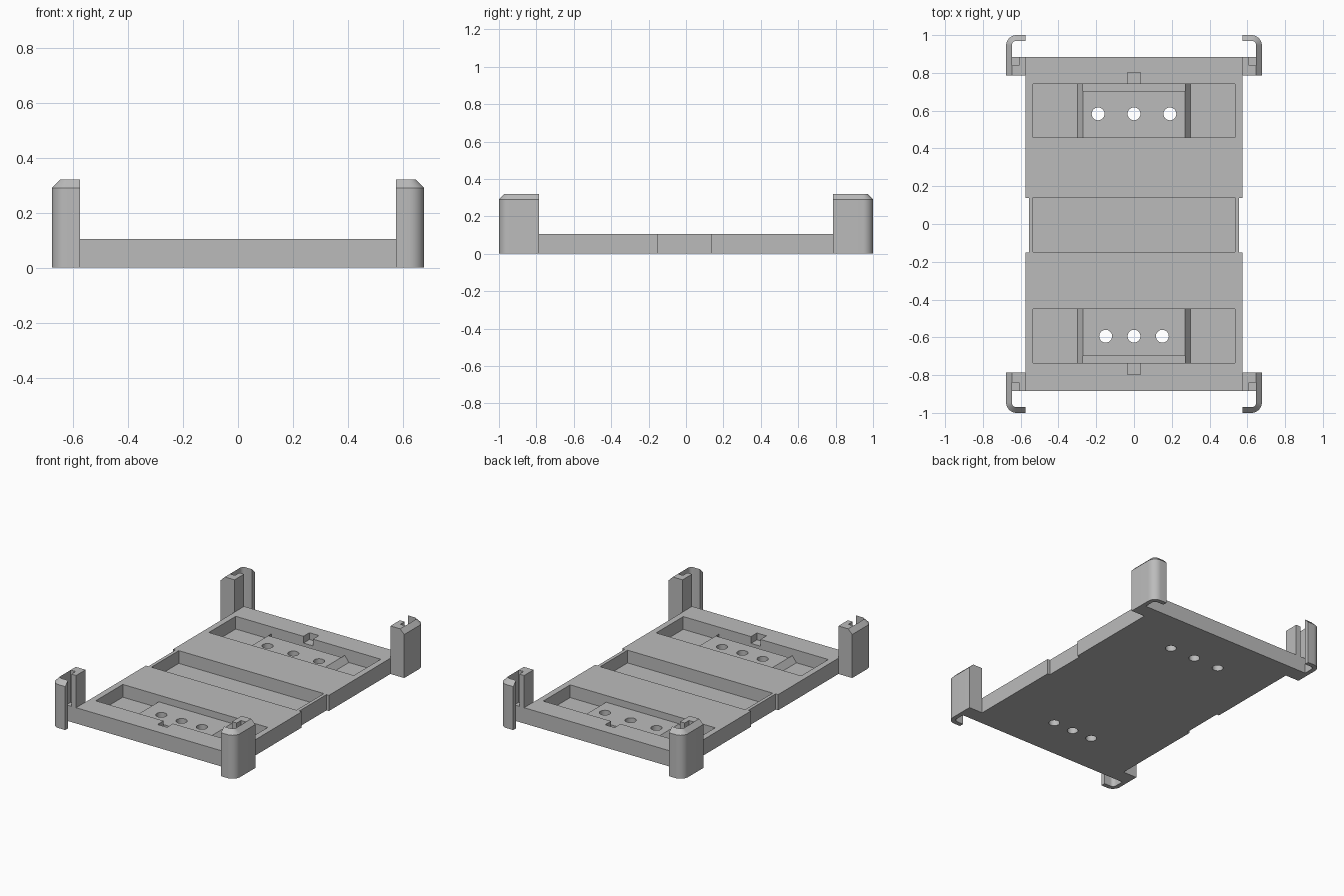
import bpy, bmesh, math

if "Cube" in bpy.data.objects:
    bpy.data.objects.remove(bpy.data.objects["Cube"])

grey = bpy.data.materials.new("plain grey")
grey.use_nodes = True
grey.diffuse_color = (0.5, 0.5, 0.5, 1)
grey.node_tree.nodes["Principled BSDF"].inputs["Base Color"].default_value = (0.5, 0.5, 0.5, 1)

TOP, FLOOR, PAD, POST = 0.105, 0.02, 0.06, 0.32
SHOULDER = 0.29


def finish(name, bm):
    bmesh.ops.recalc_face_normals(bm, faces=bm.faces)
    mesh = bpy.data.meshes.new(name)
    bm.to_mesh(mesh)
    bm.free()
    mesh.materials.append(grey)
    ob = bpy.data.objects.new(name, mesh)
    bpy.context.collection.objects.link(ob)
    return ob


def prism(name, points, direction):
    """Extrude a flat polygon along a direction."""
    bm = bmesh.new()
    face = bm.faces.new([bm.verts.new(p) for p in points])
    new = bmesh.ops.extrude_face_region(bm, geom=[face])["geom"]
    verts = [g for g in new if isinstance(g, bmesh.types.BMVert)]
    bmesh.ops.translate(bm, verts=verts, vec=direction)
    return finish(name, bm)


def box(name, x0, x1, y0, y1, z0, z1):
    pts = [(x0, y0, z0), (x1, y0, z0), (x1, y1, z0), (x0, y1, z0)]
    return prism(name, pts, (0, 0, z1 - z0))


def hole(x, y, r=0.034, n=32):
    ring = [(x + r * math.cos(math.tau * i / n), y + r * math.sin(math.tau * i / n), -0.1)
            for i in range(n)]
    return prism("hole_cutter", ring, (0, 0, 0.4))


def cut(ob, cutter):
    cutter.hide_render = True
    mod = ob.modifiers.new("cut", "BOOLEAN")
    mod.operation, mod.solver, mod.object = "DIFFERENCE", "EXACT", cutter
    bpy.ops.object.select_all(action="DESELECT")
    bpy.context.view_layer.objects.active = ob
    ob.select_set(True)
    bpy.ops.object.modifier_apply(modifier=mod.name)


def smooth(ob):
    bpy.ops.object.select_all(action="DESELECT")
    bpy.context.view_layer.objects.active = ob
    ob.select_set(True)
    bpy.ops.object.shade_smooth_by_angle(angle=math.radians(30))


# Base plate with shallow side reliefs and a central pocket
plate = box("base_plate", -0.575, 0.575, -0.885, 0.885, 0, TOP)
cutters = [box("pocket_cutter", -0.535, 0.535, -0.148, 0.14, FLOOR, 0.3)]
for s in (-1, 1):
    cutters.append(box("relief_cutter", s * 0.557, s * 0.7, -0.15, 0.137, -0.1, 0.3))

# End pockets, each with a wire notch, a raised pad and three holes
for name, s, inner, outer, row, gap in (("back", 1, 0.457, 0.74, 0.583, 0.19),
                                        ("front", -1, 0.45, 0.735, 0.594, 0.15)):
    cutters.append(box("pocket_cutter", -0.535, 0.535, s * inner, s * outer, FLOOR, 0.3))
    cutters.append(box("notch_cutter", -0.035, 0.035, s * (outer - 0.01), s * (outer + 0.063),
                       PAD, 0.3))
    low = FLOOR - 0.01
    section = [(-0.3, low), (0.3, low), (0.3, FLOOR), (0.27, PAD), (-0.27, PAD), (-0.3, FLOOR)]
    pad = prism(name + "_raised_pad", [(x, s * inner, z) for x, z in section],
                (0, s * (outer - inner), 0))
    trims = [box("groove_cutter", -0.27, 0.27, s * (outer - 0.035), s * (outer + 0.05),
                 FLOOR, 0.3)]
    holes = [hole(x, s * row) for x in (-gap, 0, gap)]
    for c in trims + holes:
        cut(pad, c)
    smooth(pad)
    bpy.data.objects.remove(trims[0])
    cutters += holes

for c in cutters:
    cut(plate, c)
    bpy.data.objects.remove(c)
smooth(plate)


def hook(name, sx, sy):
    """Thin outer wall wrapping a corner, chamfered along its outer top edge."""
    path = [((0.677, 0.785), (0.647, 0.785))]
    for i in range(9):
        a = math.pi / 2 * i / 8
        c, d = math.cos(a), math.sin(a)
        path.append(((0.622 + 0.055 * c, 0.945 + 0.055 * d),
                     (0.622 + 0.025 * c, 0.945 + 0.025 * d)))
    path.append(((0.575, 1.0), (0.575, 0.97)))
    bm = bmesh.new()
    rings = []
    for (ox, oy), (ix, iy) in path:
        rings.append([bm.verts.new((sx * x, sy * y, z)) for x, y, z in
                      ((ox, oy, 0), (ox, oy, SHOULDER), (ix, iy, POST), (ix, iy, 0))])
    for a, b in zip(rings, rings[1:]):
        for k in range(4):
            m = (k + 1) % 4
            bm.faces.new((a[k], a[m], b[m], b[k]))
    bm.faces.new(rings[0])
    bm.faces.new(rings[-1])
    smooth(finish(name, bm))


# Corner brackets: outer hook, slotted post and filled foot
for sx, side in ((-1, "right"), (1, "left")):
    for sy, end in ((-1, "front"), (1, "back")):
        tag = end + "_" + side
        hook(tag + "_corner_hook", sx, sy)
        outline = [(0.575, 0.785), (0.647, 0.785), (0.647, 0.84),
                   (0.61, 0.84), (0.61, 0.885), (0.575, 0.885)]
        prism(tag + "_corner_post", [(sx * x, sy * y, 0) for x, y in outline], (0, 0, POST))
        box(tag + "_corner_foot", sx * 0.61, sx * 0.647, sy * 0.84, sy * 0.885, 0, TOP)
